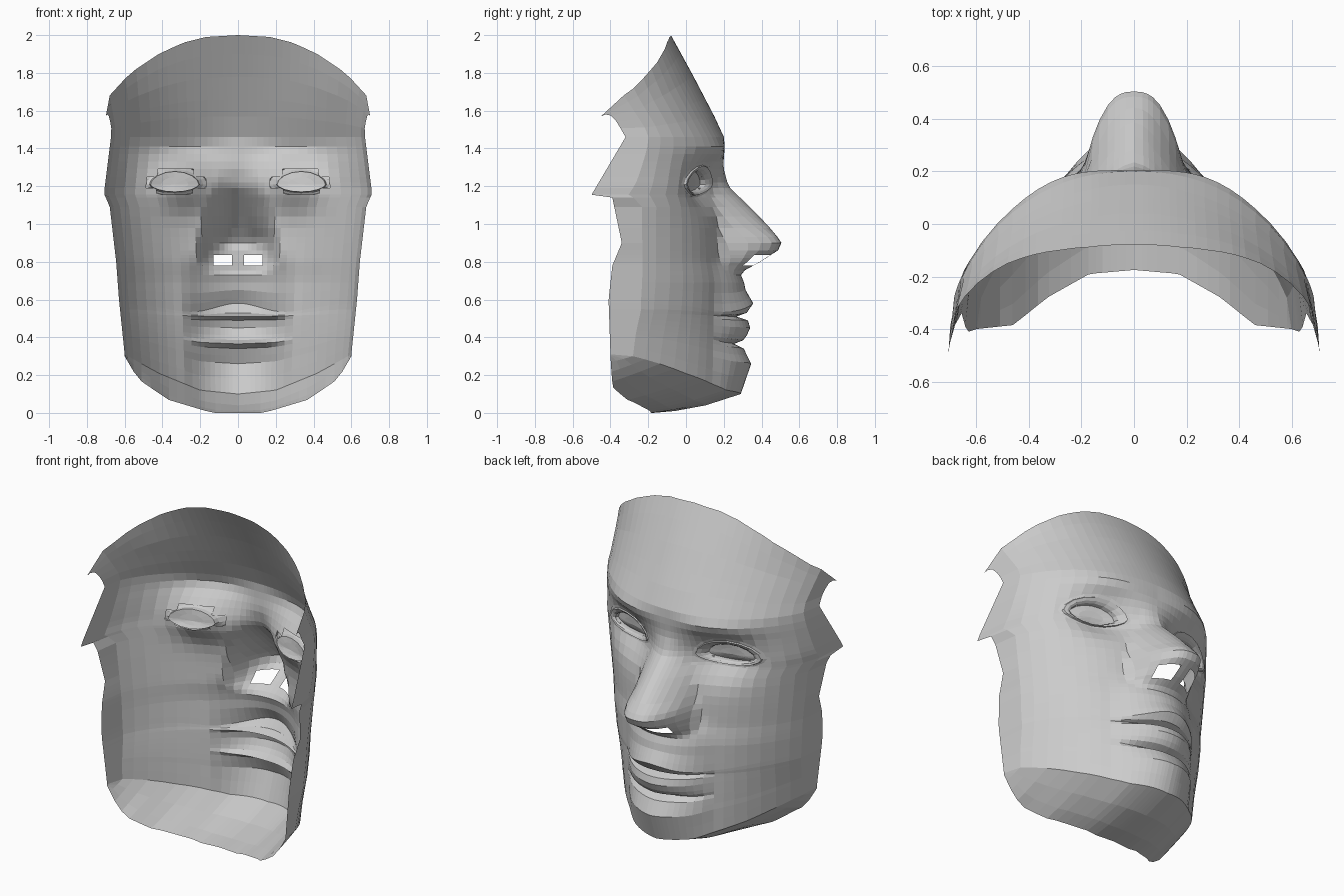
import bpy, math

if "Cube" in bpy.data.objects:
    bpy.data.objects.remove(bpy.data.objects["Cube"])


def lerp(table, v):
    """Piecewise-linear lookup in a list of (key, value)."""
    if v <= table[0][0]:
        return table[0][1]
    for (a, p), (b, q) in zip(table, table[1:]):
        if v <= b:
            return p + (q - p) * (v - a) / (b - a)
    return table[-1][1]


# Main outlines, keyed by height or by distance from the centre line
EDGE_X = [(.1, .60), (.31, .60), (.6, .63), (.8, .645), (1.1, .68), (1.16, .71), (1.48, .67), (1.57, .70)]
EDGE_Y = [(.31, -.40), (.6, -.41), (.78, -.39), (.9, -.34), (1.14, -.39), (1.155, -.5), (1.46, -.32), (1.57, -.45)]
TOP_Z = [(0, 2.0), (.17, 1.99), (.29, 1.96), (.42, 1.90), (.57, 1.80), (.68, 1.68), (.70, 1.57)]
JAW_Z = [(0, .10), (.2, .12), (.42, .21), (.6, .31)]
UNDER_Y = [(0, -.175), (.17, -.19), (.33, -.28), (.46, -.385), (.6, -.40)]
UNDER_Z = [(.12, 0), (.17, .01), (.37, .07), (.53, .18), (.6, .30)]

# Depth of the plain face, then what the lips, chin and nose add
BASE = [(.1, .25), (.26, .25), (.5, .237), (.7, .235), (.8, .21), (1, .2), (1.46, .2), (1.57, .15), (1.8, .03), (2, -.08)]
BACK = [(1.4, -.39), (1.8, -.45)]
HALF = [(.1, .62), (.8, .66), (1.2, .70), (1.5, .70), (2, .73)]
ROUND = [(.1, .83), (.3, .77), (.5, .68), (.8, .58), (1.2, .52), (1.46, .54), (1.7, .68)]
LIPS = [(.1, .04), (.26, .095), (.34, .06), (.365, .01), (.385, .06), (.41, .08), (.45, .10), (.49, .09), (.51, .03),
        (.53, .085), (.58, .12), (.65, .08), (.75, .06), (.85, 0)]
NOSE = [(.73, 0), (.76, .04), (.79, .13), (.83, .22), (.86, .28), (.9, .30), (.95, .27), (1.05, .18), (1.2, .03), (1.3, 0)]
NOSE_W = [(.76, .19), (.8, .21), (.95, .195), (1.1, .165), (1.2, .12), (1.3, .09)]
NOSE_POW = [(.8, 2.4), (.92, 2.8), (1.0, 1.8), (1.1, 1.5)]
EYE_X, EYE_Z, EYE_W = .335, 1.21, .16


def depth(x, z):
    x = abs(x)
    t = min(1, x / lerp(HALF, z))
    back = lerp(BACK, z)
    y = back + (lerp(BASE, z) - back) * (1 - t * t) ** lerp(ROUND, z)
    y += lerp(LIPS, z) * max(0, 1 - (x / .28) ** 2)
    y += lerp(NOSE, z) * max(0, 1 - (x / lerp(NOSE_W, z)) ** lerp(NOSE_POW, z))
    # eye sockets and brow
    y -= .11 * math.exp(-((x - .30) / .17) ** 2 - ((z - 1.2) / .12) ** 2)
    y += .035 * math.exp(-((x - .3) / .2) ** 2 - ((z - 1.40) / .05) ** 2)
    return y


def lid_height(up):
    return .085 if up else .05


def eye_radius(x, z):
    return math.hypot((abs(x) - EYE_X) / EYE_W, (z - EYE_Z) / lid_height(z > EYE_Z))


def make(name, verts, faces):
    mesh = bpy.data.meshes.new(name)
    mesh.from_pydata(verts, [], faces)
    mesh.update()
    ob = bpy.data.objects.new(name, mesh)
    bpy.context.collection.objects.link(ob)


# Face shell: rows from the hairline down to the jaw, then under the chin
ROWS = [2, 1.9, 1.78, 1.66, 1.57, 1.46, 1.41, 1.37, 1.33, 1.29, 1.25, 1.22, 1.19, 1.155, 1.14, 1.09, 1.04, .98, .93,
        .9, .86, .835, .82, .795, .78, .755, .73, .69, .65, .61, .58, .55, .53, .51, .49, .45, .41, .385, .365, .34,
        .3, .26, .18, .1]
half = [.05, .08, .11, .15, .2, .24, .29, .34, .4, .47, .54, .61, .69, .77, .85, .92, .97, 1]
COLS = [-f for f in reversed(half)] + [0] + half
LIP_DROP = [(.51, 0), (.58, .045), (.69, 0)]
verts, faces = [], []
for zr in ROWS:
    ez = zr
    if zr > 1.46:
        ez = 1.46 + (zr - 1.46) * .11 / .54
    elif zr < .55:
        ez = .55 - (.55 - zr) * .24 / .45
    for f in COLS:
        x = f * lerp(EDGE_X, ez)
        z = zr
        if zr > 1.46:
            z = 1.46 + (zr - 1.46) * (lerp(TOP_Z, abs(x)) - 1.46) / .54
        elif zr < .55:
            z = .55 - (.55 - zr) * (.55 - lerp(JAW_Z, abs(x))) / .45
        g = (x / .25) ** 2
        y = lerp(EDGE_Y, ez) if abs(f) == 1 else depth(x, z if zr > 1.46 else zr)
        verts.append((x, y, z - lerp(LIP_DROP, zr) * g * math.exp(1 - g)))
n = len(COLS)
jaw = verts[-n:]
for k, bulge in ((.4, .02), (.75, .015), (1, 0)):
    for x, y, z in jaw:
        a = abs(x)
        verts.append((x, y + (lerp(UNDER_Y, a) - y) * k,
                      z + (lerp(UNDER_Z, a) - z) * k - bulge * (1 - a / .6)))

for r in range(len(verts) // n - 1):
    for c in range(n - 1):
        a = r * n + c
        quad = (a, a + 1, a + n + 1, a + n)
        cx = sum(verts[i][0] for i in quad) / 4
        cz = sum(verts[i][2] for i in quad) / 4
        nostril = math.hypot((abs(cx) - .085) / .055, (cz - .807) / .036) < 1
        if not nostril and eye_radius(cx, cz) > 1.0:
            faces.append(quad)
make("face_shell", verts, faces)

# Eyes: almond rings from the socket over the lid rim to the eyeball
RINGS = [(1.4, .002), (1.2, .006), (1.15, .016), (.95, .014), (.84, .006), (.8, -.016), (.45, .0)]
SEG = 16
for side, name in ((-1, "left_eye"), (1, "right_eye")):
    ev, ef = [], []
    for k, off in RINGS:
        for i in range(SEG):
            a = 2 * math.pi * i / SEG
            s = math.sin(a)
            x = EYE_X + EYE_W * (k if k < 1 else 1 + (k - 1) * .5) * math.cos(a)
            z = EYE_Z + lid_height(s > 0) * k * math.copysign(abs(s) ** 1.15, s)
            ev.append((side * x, depth(x, z) + off, z))
    ev.append((side * EYE_X, depth(EYE_X, EYE_Z) + .01, EYE_Z))
    for r in range(len(RINGS) - 1):
        for i in range(SEG):
            j = (i + 1) % SEG
            ef.append((r * SEG + i, r * SEG + j, (r + 1) * SEG + j, (r + 1) * SEG + i))
    last = (len(RINGS) - 1) * SEG
    ef += [(last + i, last + (i + 1) % SEG, len(ev) - 1) for i in range(SEG)]
    if side > 0:
        ef = [tuple(reversed(f)) for f in ef]
    make(name, ev, ef)
